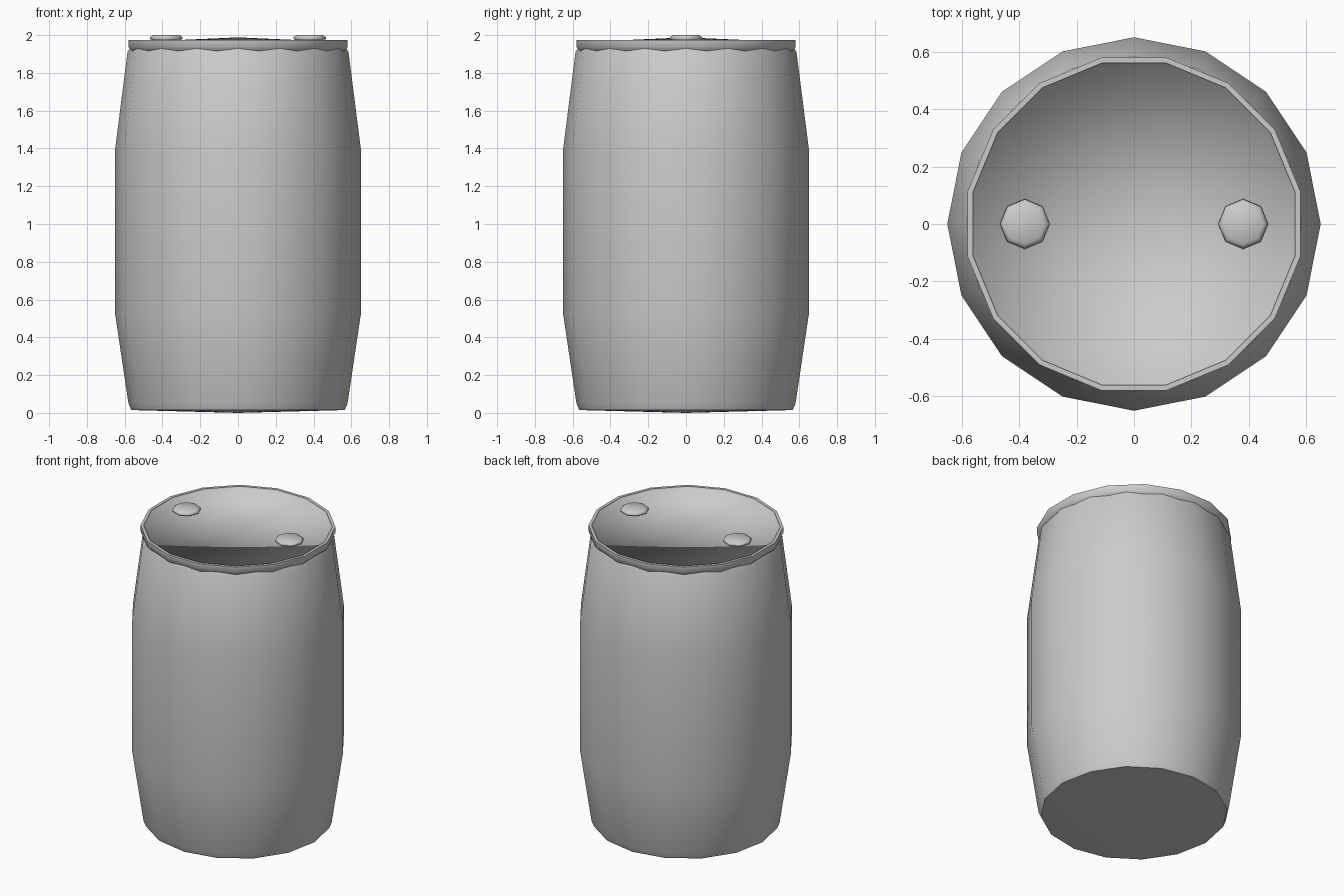
import bpy, bmesh, math

if "Cube" in bpy.data.objects:
    bpy.data.objects.remove(bpy.data.objects["Cube"])

def lathe(name, profile, sides, turn=0.0, loc=(0, 0, 0), sharp_rings=()):
    """Spin an (r, z) profile about z; r = 0 becomes a pole."""
    bm = bmesh.new()
    rings = []
    for r, z in profile:
        if r == 0:
            rings.append([bm.verts.new((0, 0, z))] * sides)
        else:
            rings.append([bm.verts.new((r * math.cos(turn + math.tau * i / sides),
                                        r * math.sin(turn + math.tau * i / sides), z))
                          for i in range(sides)])
    for a, b in zip(rings, rings[1:]):
        for i in range(sides):
            j = (i + 1) % sides
            f = bm.faces.new(list(dict.fromkeys((a[i], a[j], b[j], b[i]))))
            f.smooth = True
    for k in sharp_rings:
        for i in range(sides):
            bm.edges.get((rings[k][i], rings[k][(i + 1) % sides])).smooth = False
    bm.normal_update()
    me = bpy.data.meshes.new(name)
    bm.to_mesh(me)
    bm.free()
    ob = bpy.data.objects.new(name, me)
    ob.location = loc
    bpy.context.collection.objects.link(ob)
    return ob

# bulging drum body with a shallow domed base
lathe("drum_body", [(0, 0), (0.565, 0.015), (0.58, 0.05), (0.65, 0.52), (0.65, 1.40),
                    (0.585, 1.91), (0.57, 1.935)], 16, sharp_rings=(1,))

# rim and slightly raised lid, turned half a side from the body
lathe("rim_and_lid", [(0.57, 1.915), (0.59, 1.935), (0.59, 1.975), (0.571, 1.975),
                      (0.571, 1.963), (0, 1.988)], 16, turn=math.pi / 16, sharp_rings=(2, 3))

# pair of bung caps
for side, x in (("left", -0.38), ("right", 0.38)):
    lathe("bung_cap_" + side, [(0, 1.97), (0.07, 1.97), (0.087, 1.98), (0.085, 1.99),
                               (0.07, 2.0), (0, 2.0)], 8, loc=(x, 0, 0))
